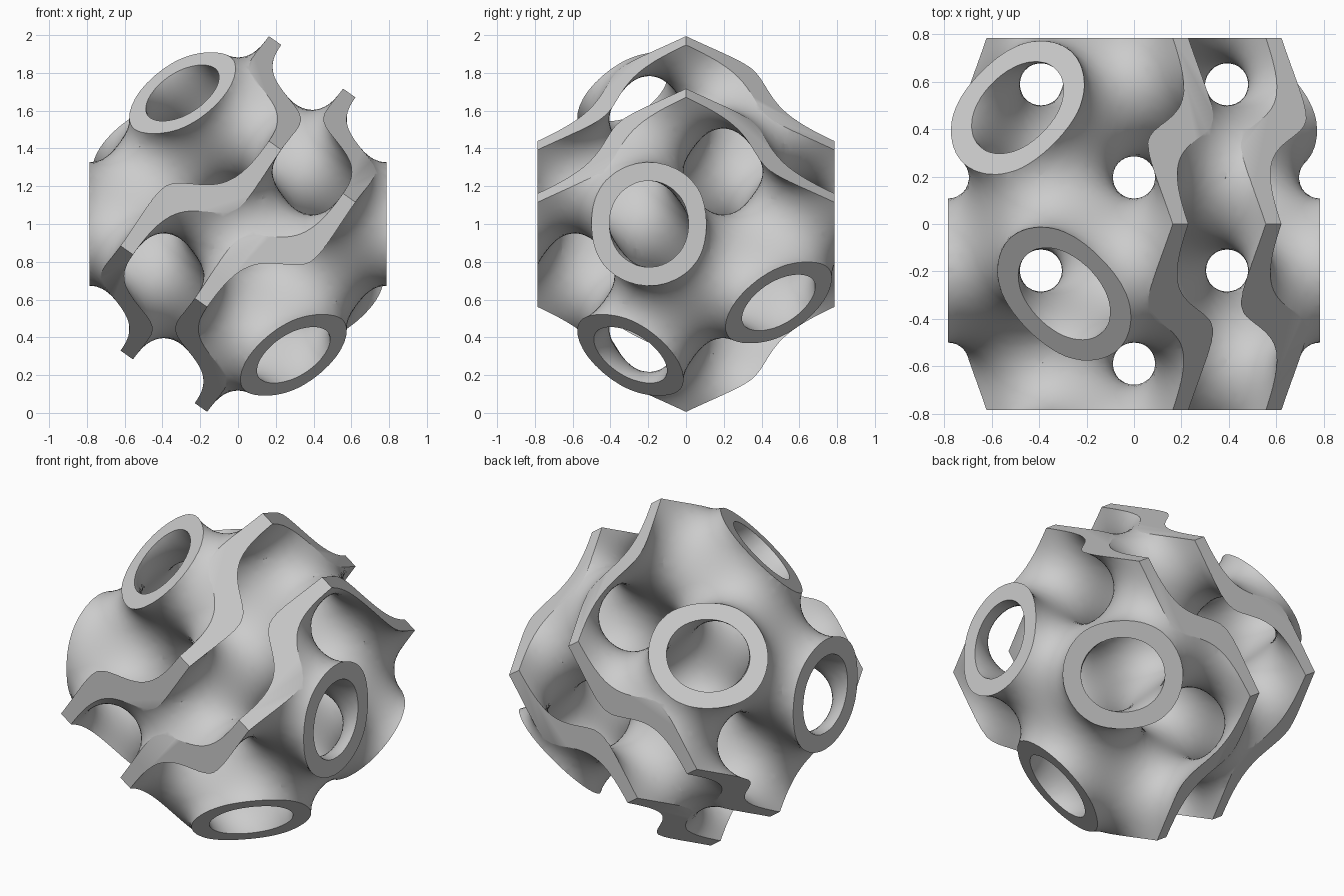
import bpy, bmesh, math
from itertools import product
from mathutils import Vector, Matrix

if "Cube" in bpy.data.objects:
    bpy.data.objects.remove(bpy.data.objects["Cube"])

A = 1.11                      # lattice period
K = 2 * math.pi / A
LEVEL = 0.39                  # half wall thickness, as a field value
DIV = 30                      # grid steps per period
H = A / DIV
PAD = 0.13
PHASE = (math.pi / 4, -math.pi / 4, 3 * math.pi / 4)


def field(p):
    """Gyroid value and gradient at a point."""
    x, y, z = (K * c + o for c, o in zip(p, PHASE))
    sx, cx, sy, cy, sz, cz = (math.sin(x), math.cos(x), math.sin(y),
                              math.cos(y), math.sin(z), math.cos(z))
    value = sx * cy + sy * cz + sz * cx
    grad = Vector((cx * cy - sz * sx, cy * cz - sx * sy, cz * cx - sy * sz)) * K
    return value, grad


def project(p, level, steps=4):
    """Move a point along the gradient onto a level of the field."""
    p = p.copy()
    for _ in range(steps):
        value, grad = field(p)
        p += grad * ((level - value) / max(grad.length_squared, 1.0))
    return p


def inside(i, j, k):
    """Is the grid cell within the padded rhombic dodecahedron?"""
    c = sorted(abs(n + 0.5) * H for n in (i, j, k))
    return c[1] + c[2] < A + PAD


# Middle sheet: one quad for every grid edge that crosses the surface
N = DIV + 5
rng = range(-N, N + 1)
waves = [{i: (math.sin(K * i * H + o), math.cos(K * i * H + o)) for i in rng}
         for o in PHASE]


def sign(i, j, k):
    (sx, cx), (sy, cy), (sz, cz) = waves[0][i], waves[1][j], waves[2][k]
    return sx * cy + sy * cz + sz * cx > 0


signs = {g: sign(*g) for g in product(rng, repeat=3)}
sheet = bmesh.new()
cells = {}


def cell_vert(c):
    if c not in cells:
        cells[c] = sheet.verts.new([(n + 0.5) * H for n in c])
    return cells[c]


for g in product(range(-N + 1, N), repeat=3):
    for axis in range(3):
        nxt = list(g)
        nxt[axis] += 1
        if signs[g] == signs[tuple(nxt)]:
            continue
        b, c = (axis + 1) % 3, (axis + 2) % 3
        ring = []
        for db, dc in ((0, 0), (-1, 0), (-1, -1), (0, -1)):
            q = list(g)
            q[b] += db
            q[c] += dc
            ring.append(tuple(q))
        if all(inside(*q) for q in ring):
            if not signs[g]:
                ring.reverse()
            sheet.faces.new([cell_vert(q) for q in ring])

# Even out the sheet while keeping it on the surface
for _ in range(4):
    bmesh.ops.smooth_vert(sheet, verts=sheet.verts[:], factor=0.5,
                          use_axis_x=True, use_axis_y=True, use_axis_z=True)
    for v in sheet.verts:
        v.co = project(v.co, 0.0, 2)

# Thick wall: two offset skins joined around the rim
wall = bmesh.new()
sheet.verts.index_update()
front = [wall.verts.new(project(v.co, LEVEL)) for v in sheet.verts]
back = [wall.verts.new(project(v.co, -LEVEL)) for v in sheet.verts]
for f in sheet.faces:
    ids = [v.index for v in f.verts]
    wall.faces.new([front[i] for i in ids])
    wall.faces.new([back[i] for i in reversed(ids)])
for e in sheet.edges:
    if e.is_boundary:
        i, j = (v.index for v in e.verts)
        wall.faces.new((front[i], front[j], back[j], back[i]))
sheet.free()
bmesh.ops.recalc_face_normals(wall, faces=wall.faces[:])
bmesh.ops.triangulate(wall, faces=wall.faces[:])

# Rhombic dodecahedron that trims the wall
trim = bmesh.new()
for s in product((-A / 2, A / 2), repeat=3):
    trim.verts.new(s)
for axis in range(3):
    for s in (-A, A):
        co = [0, 0, 0]
        co[axis] = s
        trim.verts.new(co)
bmesh.ops.convex_hull(trim, input=trim.verts[:])
bmesh.ops.dissolve_limit(trim, angle_limit=0.02, verts=trim.verts[:], edges=trim.edges[:])
bmesh.ops.recalc_face_normals(trim, faces=trim.faces[:])

PLACE = Matrix.Translation((0, 0, 1)) @ Matrix.Rotation(math.pi / 4, 4, 'Z')


def make_object(name, bm):
    bm.transform(PLACE)
    mesh = bpy.data.meshes.new(name)
    bm.to_mesh(mesh)
    bm.free()
    ob = bpy.data.objects.new(name, mesh)
    bpy.context.collection.objects.link(ob)
    return ob


body = make_object("gyroid_body", wall)
cutter = make_object("trim_cutter", trim)
cutter.hide_render = True

grey = bpy.data.materials.new("plain_grey")
grey.diffuse_color = (0.6, 0.6, 0.6, 1)
grey.use_nodes = True
grey.node_tree.nodes["Principled BSDF"].inputs["Base Color"].default_value = grey.diffuse_color
body.data.materials.append(grey)
cutter.data.materials.append(grey)

bpy.context.view_layer.objects.active = body
body.select_set(True)
cutter.select_set(False)
mod = body.modifiers.new("trim", 'BOOLEAN')
mod.operation = 'INTERSECT'
mod.solver = 'EXACT'
mod.object = cutter
bpy.ops.object.modifier_apply(modifier=mod.name)
bpy.data.objects.remove(cutter)
bpy.ops.object.shade_smooth_by_angle(angle=math.radians(30))
